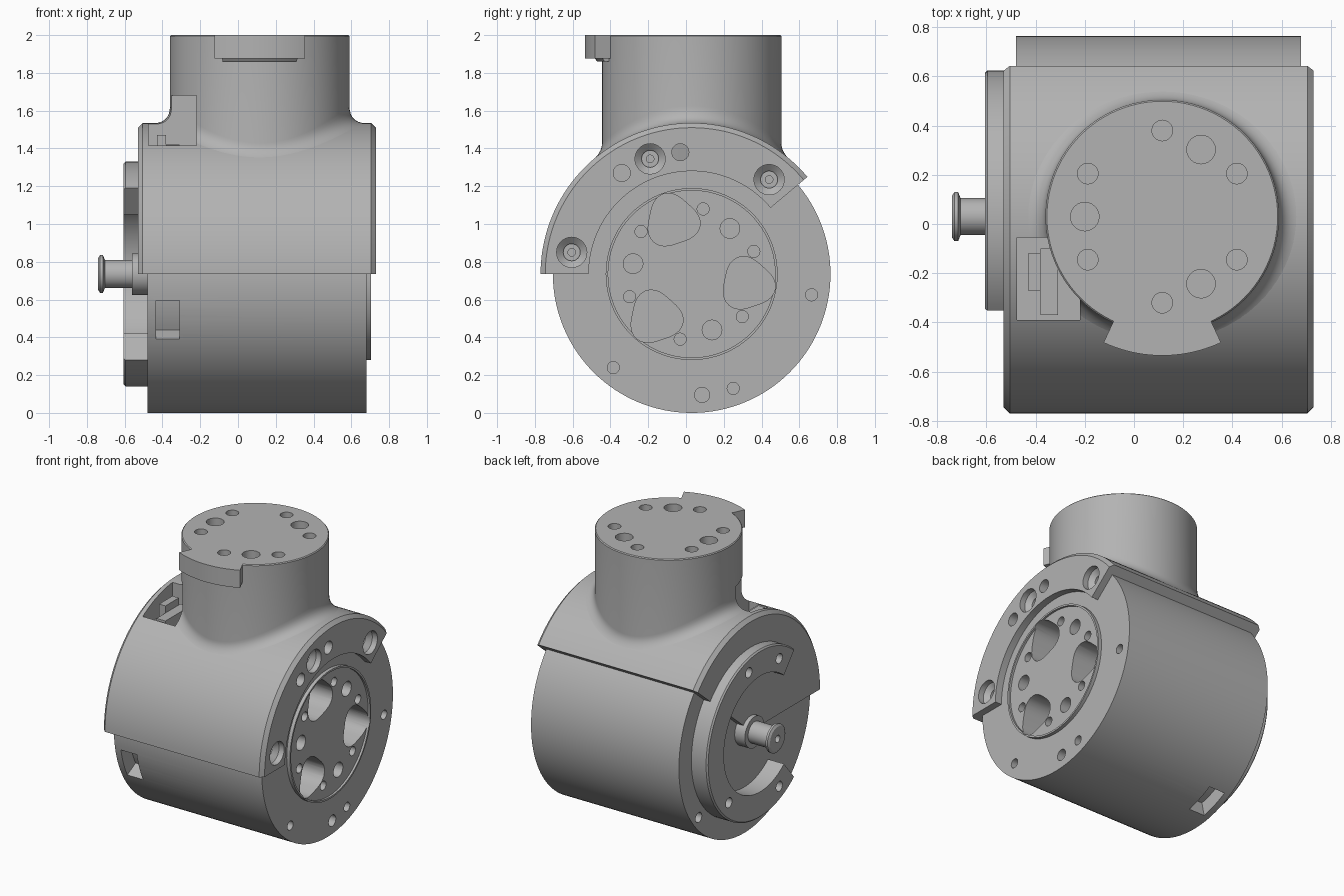
import bpy, bmesh
from math import cos, sin, pi, radians, sqrt
from mathutils import Vector

if "Cube" in bpy.data.objects:
    bpy.data.objects.remove(bpy.data.objects["Cube"])

grey = bpy.data.materials.new("machined grey")
grey.use_nodes = True
grey.diffuse_color = (0.45, 0.45, 0.45, 1)
grey.node_tree.nodes["Principled BSDF"].inputs["Base Color"].default_value = (0.45, 0.45, 0.45, 1)

CY, CZ, NX = 0.03, 0.735, 0.115      # drum axis and neck axis
DRUM_R, SHELL_R, NECK_R = 0.735, 0.80, 0.475


def skin(bm, rings, closed):
    """Join equal rings of points into a solid."""
    vs = [[bm.verts.new(p) for p in ring] for ring in rings]
    n, m = len(vs), len(vs[0])
    for i in range(n if closed else n - 1):
        for j in range(m):
            a, b = vs[i], vs[(i + 1) % n]
            bm.faces.new((a[j], a[(j + 1) % m], b[(j + 1) % m], b[j]))
    if not closed:
        bm.faces.new(vs[0])
        bm.faces.new(vs[-1])


def spin(bm, section, origin, axis="X", a0=0, a1=360, n=32):
    """Revolve a closed (along, radius) section about an axis."""
    full = a1 - a0 == 360
    rings = []
    for i in range(n if full else n + 1):
        t = radians(a0 + (a1 - a0) * i / n)
        rings.append([Vector(origin) + (Vector((a, r * cos(t), r * sin(t))) if axis == "X"
                      else Vector((r * cos(t), r * sin(t), a))) for a, r in section])
    skin(bm, rings, full)


def box(bm, x0, x1, y0, y1, z0, z1):
    skin(bm, [[(x0, y0, z), (x1, y0, z), (x1, y1, z), (x0, y1, z)] for z in (z0, z1)], False)


def finish(name, bm):
    bmesh.ops.remove_doubles(bm, verts=bm.verts, dist=1e-5)
    bmesh.ops.dissolve_degenerate(bm, edges=bm.edges, dist=1e-6)
    bmesh.ops.recalc_face_normals(bm, faces=bm.faces)
    me = bpy.data.meshes.new(name)
    bm.to_mesh(me)
    bm.free()
    me.materials.append(grey)
    ob = bpy.data.objects.new(name, me)
    bpy.context.collection.objects.link(ob)
    return ob


def lathe(name, section, origin=(0, CY, CZ), axis="X", a0=0, a1=360, n=96):
    bm = bmesh.new()
    spin(bm, section, origin, axis, a0, a1, n)
    return finish(name, bm)


def drill(bm, pos, r, top, bottom, axis="X"):
    spin(bm, [(bottom, 0), (bottom, r), (top, r), (top, 0)], pos, axis, n=24)


def cut(ob, cutter):
    mod = ob.modifiers.new("cut", "BOOLEAN")
    mod.operation, mod.solver, mod.object = "DIFFERENCE", "EXACT", cutter
    dg = bpy.context.evaluated_depsgraph_get()
    me = bpy.data.meshes.new_from_object(ob.evaluated_get(dg))
    ob.modifiers.clear()
    ob.data = me


def around(r, deg):
    return (0, CY + r * cos(radians(deg)), CZ + r * sin(radians(deg)))


# Drum with a raised round output face
drum = lathe("drum", [(-0.48, 0), (-0.48, DRUM_R), (0.68, DRUM_R), (0.68, 0.455), (0.705, 0.455),
                      (0.705, 0.442), (0.69, 0.442), (0.69, 0)], n=128)

# Wrap-around shell with end flanges
shell = lathe("shell", [(-0.53, 0.06), (-0.53, 0.775), (-0.505, SHELL_R), (0.705, SHELL_R),
                        (0.73, 0.775), (0.73, 0.545), (0.67, 0.545), (0.67, 0.725),
                        (-0.47, 0.725), (-0.47, 0.06)], a0=40, a1=180, n=56)

# Neck with a fillet that follows the shell
N = 96


def neck_ring(radius_z):
    return [(NX + r * cos(t), CY + r * sin(t), z)
            for t in (2 * pi * i / N for i in range(N)) for r, z in [radius_z(t)]]


def saddle(r, t):
    return CZ + sqrt(SHELL_R ** 2 - (r * sin(t)) ** 2)


def fillet(k):
    def at(t):
        w = 0.09 * (1 - 0.45 * sin(t) ** 2)
        base, foot = saddle(NECK_R, t), saddle(NECK_R + w, t) - 0.002
        return (NECK_R + w * (1 - k) ** 2,
                foot * (1 - k) ** 2 + 2 * k * (1 - k) * base + k * k * (base + w))
    return at


bm = bmesh.new()
rows = [lambda t: (NECK_R, 1.2)] + [fillet(i / 7) for i in range(8)]
rows += [lambda t: (NECK_R, 1.994), lambda t: (NECK_R - 0.006, 2.0)]
skin(bm, [neck_ring(f) for f in rows], False)
neck = finish("neck", bm)

# Locating tab on the neck rim
lathe("neck_tab", [(1.875, 0.44), (1.875, 0.565), (2, 0.565), (2, 0.44)],
      (NX, CY, 0), "Z", -115, -65, 20)
lathe("neck_tab_lip", [(1.86, 0.44), (1.86, 0.5), (1.88, 0.515), (1.88, 0.44)],
      (NX, CY, 0), "Z", -113, -67, 20)

# Partial ring and drive shaft on the other end
ring = lathe("end_ring", [(-0.47, 0.41), (-0.605, 0.41), (-0.605, 0.585), (-0.595, 0.595),
                          (-0.47, 0.595)], a0=-130, a1=130, n=80)
lathe("shaft_collar", [(-0.56, 0), (-0.56, 0.11), (-0.47, 0.11), (-0.47, 0)], n=40)
lathe("drive_shaft", [(-0.7, 0), (-0.7, 0.025), (-0.74, 0.025), (-0.74, 0.085), (-0.73, 0.1),
                      (-0.715, 0.1), (-0.705, 0.075), (-0.46, 0.075), (-0.46, 0)], n=40)

# Holes in the output face
bm = bmesh.new()
for k in range(3):
    turn = 120 * k
    c = around(0.3, 110 + turn)
    blob = [(0.135 + 0.014 * cos(3 * t + 0.6)) for t in (2 * pi * i / 36 for i in range(36))]
    skin(bm, [[(x, c[1] + r * cos(2 * pi * i / 36), c[2] + r * sin(2 * pi * i / 36))
               for i, r in enumerate(blob)] for x in (0.48, 0.8)], False)
    drill(bm, around(0.315, 50 + turn), 0.052, 0.8, 0.6)
for k in range(6):
    drill(bm, around(0.35, 20 + 60 * k), 0.032, 0.8, 0.6)
for y, z, r in [(0.665, 0.625, 0.032), (0.25, 0.13, 0.032), (-0.385, 0.24, 0.032), (0.085, 0.095, 0.04)]:
    drill(bm, (0, y, z), r, 0.8, 0.6)
drill(bm, around(0.67, -40), 0.035, -0.42, -0.6)
# Windows through the drum wall
for a in (191, -78):
    spin(bm, [(-0.435, 0.63), (-0.31, 0.63), (-0.31, 0.8), (-0.435, 0.8)],
         (0, CY, CZ), "X", a, a + 17, 8)
drum_cutter = finish("drum_cutter", bm)

# Countersunk screws and pin holes in the shell flange
bm = bmesh.new()
for y, z in [(-0.19, 1.345), (0.44, 1.235), (-0.605, 0.85)]:
    spin(bm, [(0.6, 0), (0.6, 0.02), (0.645, 0.02), (0.645, 0.045), (0.66, 0.045), (0.69, 0.08),
              (0.8, 0.08), (0.8, 0)], (0, y, z), n=32)
for y, z in [(-0.34, 1.27), (-0.03, 1.38)]:
    drill(bm, (0, y, z), 0.045, 0.8, 0.6)
flange_cutter = finish("flange_cutter", bm)

# Connector pocket beside the neck
bm = bmesh.new()
box(bm, -0.475, -0.22, -0.39, -0.055, 1.34, 1.68)
pocket_cutter = finish("pocket_cutter", bm)

# Bolt circle on top of the neck
bm = bmesh.new()
for k in range(9):
    r = 0.058 if k % 3 == 1 else 0.042
    a = radians((30, 60, 90, 150, 180, 210, 270, 300, 330)[k])
    rad = 0.315 if k % 3 == 1 else 0.35
    drill(bm, (NX + rad * cos(a), CY + rad * sin(a), 0), r, 2.1, 1.9, "Z")
neck_cutter = finish("neck_cutter", bm)

# Screw holes in the partial ring
bm = bmesh.new()
for a in (75, 115, -45, -115):
    drill(bm, around(0.5, a), 0.035, -0.54, -0.7)
ring_cutter = finish("ring_cutter", bm)

for target, cutters in [(drum, (drum_cutter, flange_cutter, pocket_cutter)),
                        (shell, (flange_cutter, pocket_cutter)),
                        (neck, (pocket_cutter, neck_cutter)), (ring, (ring_cutter,))]:
    for c in cutters:
        cut(target, c)
for c in (drum_cutter, flange_cutter, pocket_cutter, neck_cutter, ring_cutter):
    bpy.data.objects.remove(c)

# Connector inside the pocket
for name, dims in [("connector_body", (-0.38, -0.31, -0.37, -0.1, 1.3, 1.42)),
                   ("connector_latch", (-0.43, -0.38, -0.27, -0.12, 1.3, 1.47))]:
    bm = bmesh.new()
    box(bm, *dims)
    finish(name, bm)

# Smooth round surfaces, keep machined edges crisp
for ob in bpy.context.scene.objects:
    if ob.type == "MESH":
        ob.select_set(True)
        bpy.context.view_layer.objects.active = ob
bpy.ops.object.shade_smooth_by_angle(angle=radians(28))
